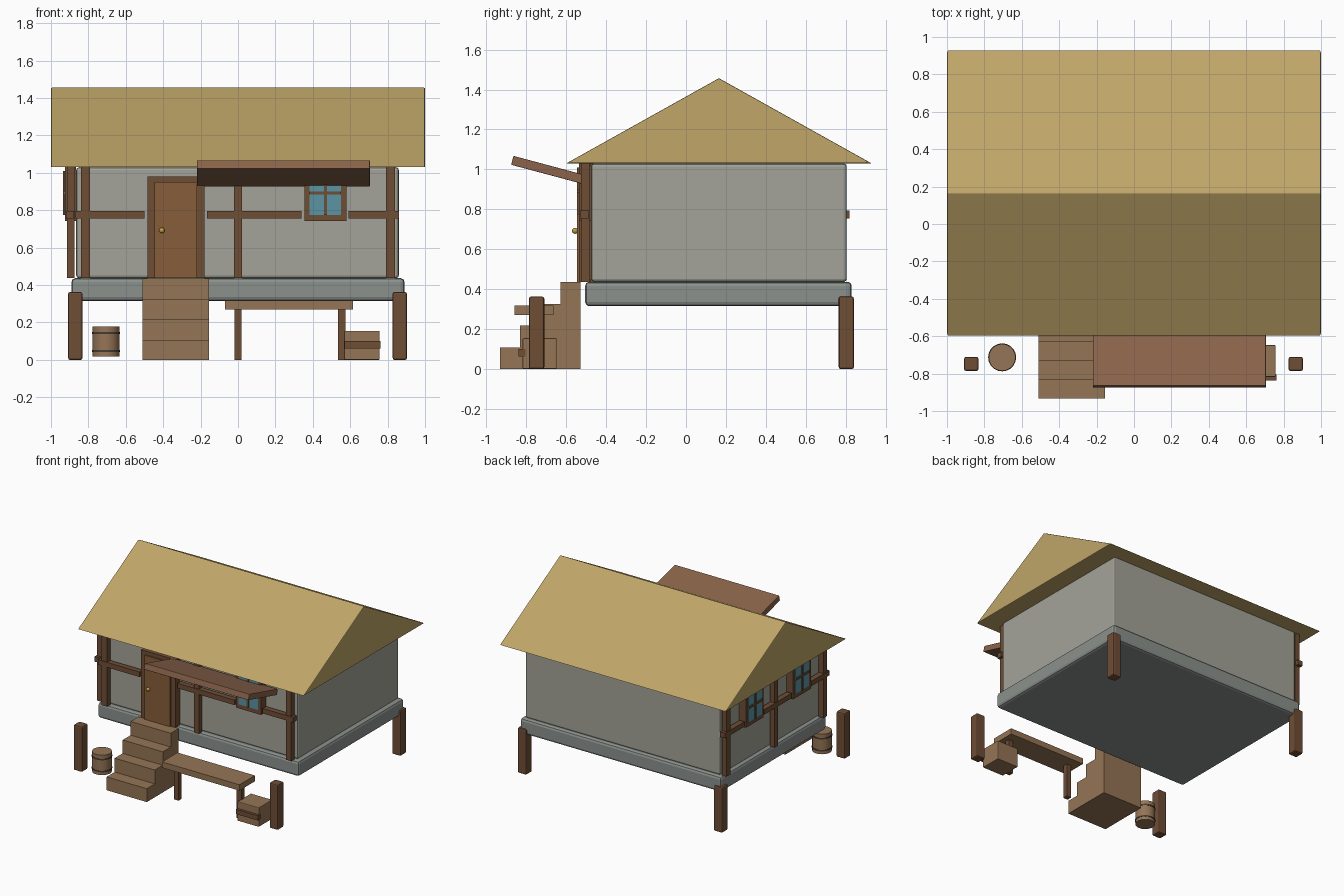
import bpy, bmesh, math

if "Cube" in bpy.data.objects:
    bpy.data.objects.remove(bpy.data.objects["Cube"])


def mat(name, r, g, b):
    m = bpy.data.materials.new(name)
    m.diffuse_color = tuple((c / 255) ** 2.2 for c in (r, g, b)) + (1,)
    m.use_nodes = True
    m.node_tree.nodes["Principled BSDF"].inputs["Base Color"].default_value = m.diffuse_color
    return m


THATCH = mat("thatch", 190, 164, 104)
PLASTER = mat("plaster", 162, 162, 152)
STONE = mat("stone", 138, 144, 140)
TIMBER = mat("timber", 110, 78, 56)
DOOR = mat("door_wood", 134, 94, 60)
PLANK = mat("plank", 148, 116, 86)
AWNING = mat("awning_wood", 138, 100, 76)
GLASS = mat("glass", 92, 146, 162)
BRASS = mat("brass", 190, 155, 70)
IRON = mat("iron", 70, 62, 56)


def bevel(ob, width, segments=2):
    m = ob.modifiers.new("bevel", 'BEVEL')
    m.width, m.segments = width, segments


def box(name, x0, x1, y0, y1, z0, z1, material, bev=0):
    bm = bmesh.new()
    bmesh.ops.create_cube(bm, size=1)
    bmesh.ops.scale(bm, vec=(abs(x1 - x0), abs(y1 - y0), abs(z1 - z0)), verts=bm.verts)
    me = bpy.data.meshes.new(name)
    bm.to_mesh(me)
    bm.free()
    me.materials.append(material)
    ob = bpy.data.objects.new(name, me)
    ob.location = ((x0 + x1) / 2, (y0 + y1) / 2, (z0 + z1) / 2)
    bpy.context.collection.objects.link(ob)
    if bev:
        bevel(ob, bev)
    return ob


# Parts fixed to a wall: u runs along the wall, d is distance outward
def on_wall(side, name, u0, u1, d0, d1, z0, z1, material):
    if side == "front":
        return box(name, u0, u1, -0.475 - d1, -0.475 - d0, z0, z1, material)
    return box(name, -0.865 - d1, -0.865 - d0, u0, u1, z0, z1, material)


def cylinder(name, loc, r, h, material, sides=20):
    bpy.ops.mesh.primitive_cylinder_add(vertices=sides, radius=r, depth=h, location=loc)
    ob = bpy.context.object
    ob.name = name
    ob.data.materials.append(material)
    bpy.ops.object.shade_smooth_by_angle()
    return ob


# Main body
box("foundation", -0.89, 0.89, -0.505, 0.83, 0.315, 0.437, STONE, 0.02)
box("walls", -0.865, 0.86, -0.475, 0.805, 0.437, 1.03, PLASTER, 0.015)

# Gable roof: triangular profile extruded along x
bm = bmesh.new()
tri = [bm.verts.new((-1, y, z)) for y, z in ((-0.6, 1.03), (0.165, 1.457), (0.93, 1.03))]
face = bm.faces.new(tri)
ext = bmesh.ops.extrude_face_region(bm, geom=[face])
bmesh.ops.translate(bm, vec=(2, 0, 0), verts=[v for v in ext["geom"] if isinstance(v, bmesh.types.BMVert)])
bmesh.ops.recalc_face_normals(bm, faces=bm.faces)
me = bpy.data.meshes.new("roof")
bm.to_mesh(me)
bm.free()
me.materials.append(THATCH)
roof = bpy.data.objects.new("roof", me)
bpy.context.collection.objects.link(roof)
bevel(roof, 0.006)

# Corner stilts
for x in (-0.87, 0.865):
    for y in (-0.748, 0.803):
        box("stilt", x - 0.038, x + 0.038, y - 0.038, y + 0.038, 0, 0.363, TIMBER, 0.01)

# Timber framing: posts and rails broken by door and windows
for side, posts, rails in (
        ("front", (-0.815, 0.0, 0.815), ((-0.87, -0.5), (-0.165, 0.34), (0.59, 0.86))),
        ("left", (-0.455, 0.165, 0.77), ((-0.5, -0.27), (-0.02, 0.325), (0.575, 0.82)))):
    for i, u in enumerate(posts):
        w = 0.021 if i == 1 else 0.024
        on_wall(side, side + "_post", u - w, u + w, 0.008, 0.05, 0.437, 1.03, TIMBER)
    for a, b in rails:
        on_wall(side, side + "_rail", a, b, 0.012, 0.055, 0.755, 0.795, TIMBER)


# Windows: four frame bars, glass and crossed glazing bars
def window(side, u):
    g, f = 0.085, 0.112
    for a, b in ((-f, -g), (g, f)):
        on_wall(side, "window_jamb", u + a, u + b, 0, 0.06, 0.742, 1.04, TIMBER)
    for a, b in ((0.742, 0.775), (1.01, 1.04)):
        on_wall(side, "window_sill", u - g, u + g, 0, 0.06, a, b, TIMBER)
    on_wall(side, "window_glass", u - g, u + g, 0, 0.062, 0.775, 1.01, GLASS)
    on_wall(side, "window_upright", u - 0.008, u + 0.008, 0.05, 0.07, 0.775, 1.01, TIMBER)
    on_wall(side, "window_crossbar", u - g, u + g, 0.05, 0.07, 0.885, 0.901, TIMBER)


window("front", 0.467)
window("left", 0.45)
window("left", -0.145)

# Door
on_wall("front", "door_frame", -0.485, -0.18, 0, 0.06, 0.437, 0.98, TIMBER)
on_wall("front", "door_leaf", -0.447, -0.22, 0.03, 0.07, 0.437, 0.95, DOOR)
bpy.ops.mesh.primitive_uv_sphere_add(segments=16, ring_count=8, radius=0.015, location=(-0.407, -0.556, 0.692))
knob = bpy.context.object
knob.name = "door_knob"
knob.data.materials.append(BRASS)
bpy.ops.object.shade_smooth_by_angle()

# Steps
for i, z in enumerate((0.107, 0.218, 0.325, 0.435)):
    y = -0.932 + i * 0.101
    box("step", -0.51, -0.155, y, y + 0.101, 0, z, PLANK)

# Tilted awning
awning = box("awning", -0.22, 0.705, -0.877, -0.502, 0.974, 1.02, AWNING, 0.003)
awning.location.y = -0.689
awning.rotation_euler.x = math.radians(-15)

# Bench
box("bench_seat", -0.07, 0.615, -0.86, -0.665, 0.27, 0.317, PLANK)
for x in (0.0, 0.555):
    box("bench_leg", x - 0.02, x + 0.02, -0.78, -0.74, 0, 0.27, TIMBER)

# Crate with strap
box("crate", 0.567, 0.757, -0.818, -0.648, 0, 0.155, PLANK, 0.005)
box("crate_strap", 0.57, 0.763, -0.838, -0.805, 0.062, 0.1, TIMBER)

# Barrel with hoops
cylinder("barrel", (-0.705, -0.713, 0.098), 0.072, 0.16, PLANK)
for z in (0.047, 0.143):
    cylinder("barrel_hoop", (-0.705, -0.713, z), 0.075, 0.01, IRON)
